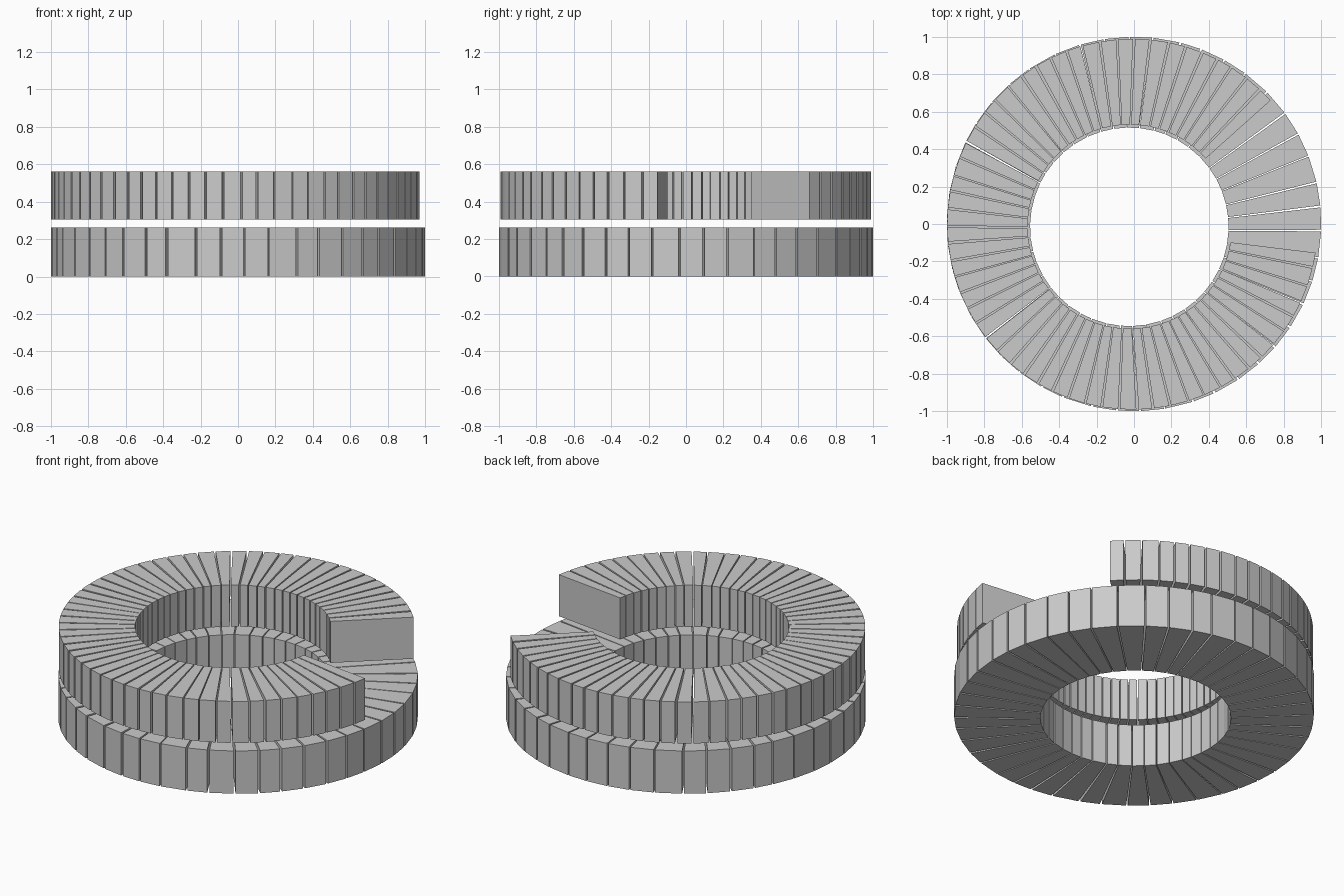
import bpy, bmesh, math, random

if "Cube" in bpy.data.objects:
    bpy.data.objects.remove(bpy.data.objects["Cube"], do_unlink=True)

random.seed(4)
stone = bpy.data.materials.new("stone_grey")
stone.use_nodes = True
grey = (0.6, 0.6, 0.6, 1)
stone.diffuse_color = grey
stone.node_tree.nodes["Principled BSDF"].inputs["Base Color"].default_value = grey


def wedge(bm, a0, a1, inner, outer, z0, z1, hole):
    """Tapered block between two angles; the hole sits slightly off centre."""
    def corner(r, a, c, z):
        return bm.verts.new((c[0] + r * math.cos(a), c[1] + r * math.sin(a), z))
    low, high = [[corner(inner, a0, hole, z), corner(outer, a0, (0, 0), z),
                  corner(outer, a1, (0, 0), z), corner(inner, a1, hole, z)]
                 for z in (z0, z1)]
    bm.faces.new(low[::-1])
    bm.faces.new(high)
    for i in range(4):
        j = (i + 1) % 4
        bm.faces.new((low[i], low[j], high[j], high[i]))


def block_ring(name, count, start, end, inner, outer, z0, z1, hole, centre, jitter):
    """Course of separate blocks with narrow open joints."""
    bm = bmesh.new()
    step = math.radians(end - start) / count
    joints = [math.radians(start) + step * i for i in range(count + 1)]
    for i in range(1, count):
        joints[i] += random.uniform(-jitter, jitter) * step
    for a0, a1 in zip(joints, joints[1:]):
        gap = random.uniform(0.003, 0.007)
        wedge(bm, a0 + gap, a1 - gap, inner, outer, z0, z1, hole)
    mesh = bpy.data.meshes.new(name)
    bm.to_mesh(mesh)
    bm.free()
    mesh.materials.append(stone)
    ring = bpy.data.objects.new(name, mesh)
    ring.location = (*centre, 0)
    bpy.context.collection.objects.link(ring)


# Closed lower course of wide blocks
block_ring("lower_block_ring", 46, -2, 358, 0.53, 1.0, 0.0, 0.262,
           (-0.025, -0.015), (0, 0), 0.12)
# Open upper course of narrower blocks
block_ring("upper_block_ring", 58, 41.5, 351.5, 0.545, 0.99, 0.305, 0.56,
           (-0.015, -0.013), (-0.008, -0.001), 0.06)
